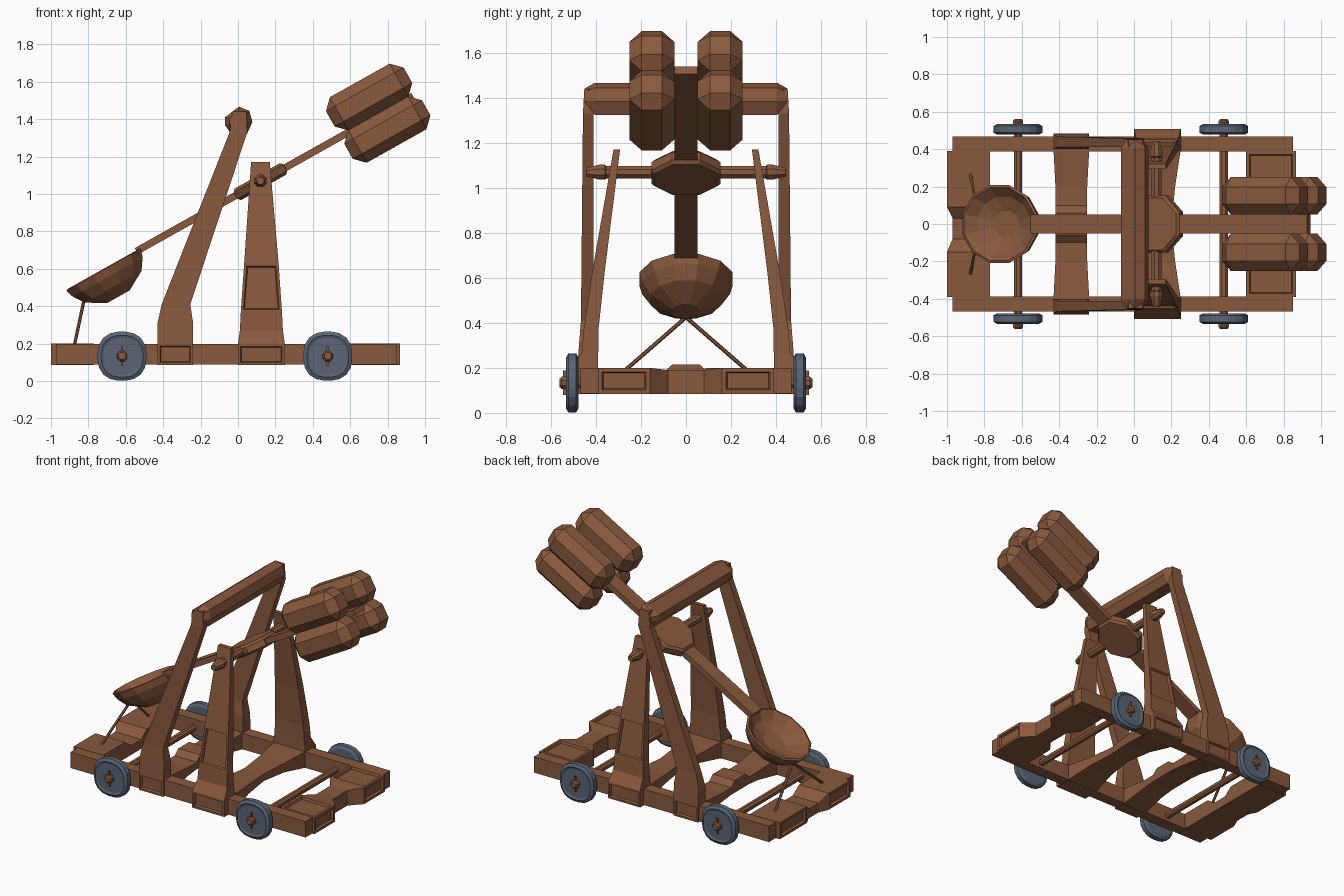
import bpy, bmesh, math
from mathutils import Matrix, Vector

if "Cube" in bpy.data.objects:
    bpy.data.objects.remove(bpy.data.objects["Cube"])


def material(name, rgb):
    m = bpy.data.materials.new(name)
    m.diffuse_color = (*rgb, 1)
    m.use_nodes = True
    m.node_tree.nodes["Principled BSDF"].inputs["Base Color"].default_value = m.diffuse_color
    return m


WOOD = material("brown wood", (0.25, 0.10, 0.047))
STEEL = material("blue grey wheel", (0.10, 0.13, 0.175))
I = Matrix.Identity(4)
ALONG_Y = Matrix.Rotation(-math.pi / 2, 4, 'X')          # local z -> world y
ARM = Matrix.Translation((0.12, 0, 1.066)) @ Matrix.Rotation(-math.radians(29.3), 4, 'Y')


def finish(name, bm, mat, m=I):
    bm.transform(m)
    bmesh.ops.recalc_face_normals(bm, faces=bm.faces)
    me = bpy.data.meshes.new(name)
    bm.to_mesh(me)
    bm.free()
    me.materials.append(mat)
    ob = bpy.data.objects.new(name, me)
    bpy.context.collection.objects.link(ob)
    return ob


def loft(name, rings, mat=WOOD, m=I, panel=None, margin=0.025, depth=0.015):
    """Skin a list of equal-length point rings; sink a panel into faces chosen by panel(normal, centre)."""
    bm = bmesh.new()
    vs = [[bm.verts.new(p) for p in r] for r in rings]
    n = len(vs[0])
    for a, b in zip(vs, vs[1:]):
        for i in range(n):
            j = (i + 1) % n
            bm.faces.new((a[i], a[j], b[j], b[i]))
    bm.faces.new(vs[0])
    bm.faces.new(vs[-1])
    bmesh.ops.recalc_face_normals(bm, faces=bm.faces)
    if panel:
        chosen = [f for f in bm.faces if panel(f.normal, f.calc_center_median())]
        for f in chosen:
            t = margin
            bmesh.ops.inset_individual(bm, faces=[f], thickness=t, depth=0)
            bmesh.ops.inset_individual(bm, faces=[f], thickness=0.008, depth=-depth)
    return finish(name, bm, mat, m)


def upright(name, secs, **kw):      # sections: x0, x1, y0, y1, z
    return loft(name, [[(a, c, z), (b, c, z), (b, d, z), (a, d, z)] for a, b, c, d, z in secs], **kw)


def crosswise(name, secs, **kw):    # sections: x0, x1, z0, z1, y
    return loft(name, [[(a, y, c), (b, y, c), (b, y, d), (a, y, d)] for a, b, c, d, y in secs], **kw)


def box(name, x0, x1, y0, y1, z0, z1, **kw):
    return upright(name, [(x0, x1, y0, y1, z0), (x0, x1, y0, y1, z1)], **kw)


def turned(name, profile, n, m, mat=WOOD, p=2.0, sy=1.0):
    """Rings (z, r) around local z; p > 2 squares the outline."""
    def pt(i, r):
        a = 2 * math.pi * (i + 0.5) / n
        c, s = math.cos(a), math.sin(a)
        f = r / (abs(c) ** p + abs(s) ** p) ** (1 / p)
        return c * f, s * f * sy
    return loft(name, [[(*pt(i, r), z) for i in range(n)] for z, r in profile], mat, m)


def rod(name, a, b, r, n=6):
    a, b = Vector(a), Vector(b)
    q = (b - a).to_track_quat('Z', 'Y').to_matrix().to_4x4()
    turned(name, [(0, r), ((b - a).length, r)], n, Matrix.Translation(a) @ q)


# base: end boards with recessed middles
crosswise("front_board",
          [(.60, .865, .085, .2, -.39), (.60, .865, .085, .2, -.16), (.66, .79, .085, .19, -.08),
           (.66, .79, .085, .19, .08), (.60, .865, .085, .2, .16), (.60, .865, .085, .2, .39)],
          panel=lambda n, c: abs(c.y) > .2 and abs(n.y) < .5 and (n.z > .9 or n.x > .9))
crosswise("back_board",
          [(-1, -.77, .085, .2, -.39), (-1, -.77, .085, .2, -.15), (-.97, -.77, .085, .15, -.08),
           (-.97, -.77, .085, .15, .03), (-1, -.77, .085, .2, .09), (-1, -.77, .085, .2, .39)],
          panel=lambda n, c: abs(c.y) > .2 and n.x < -.9)

# base: cross beams, thinner in the middle
crosswise("back_cross_beam",
          [(-.43, -.24, .085, .2, -.39), (-.42, -.25, .12, .18, -.2), (-.42, -.25, .13, .18, -.1),
           (-.42, -.25, .13, .215, -.06), (-.42, -.25, .13, .215, .06), (-.42, -.25, .13, .18, .1),
           (-.42, -.25, .12, .18, .2), (-.43, -.24, .085, .2, .39)])
crosswise("front_cross_beam",
          [(0, .25, .085, .2, -.4), (.03, .22, .12, .185, -.2), (.05, .20, .13, .18, 0),
           (.03, .22, .12, .185, .2), (0, .25, .085, .2, .4)])

for s, side in ((-1, "right"), (1, "left")):
    def out(n, s=s):
        return n.y * s > .9

    def mir(secs, s=s):
        return [(a, b, s * c, s * d, z) for a, b, c, d, z in secs]

    box(f"{side}_rail", -.97, .85, *sorted((s * .388, s * .468)), .087, .198)

    # slanted rear post with wide foot
    upright(f"{side}_rear_post",
            mir([(-.43, -.24, .40, .483, .085), (-.43, -.24, .40, .483, .2),
                 (-.43, -.24, .40, .475, .31), (-.408, -.255, .412, .467, .41),
                 (-.045, .05, .412, .458, 1.33), (-.03, .045, .412, .452, 1.44)]),
            panel=lambda n, c: out(n) and c.z < .2, margin=.018)

    # leaning pivot post with panels
    upright(f"{side}_pivot_post",
            mir([(0, .25, .39, .508, .085), (0, .25, .39, .508, .2), (.01, .24, .39, .463, .27),
                 (.015, .235, .389, .455, .37), (.033, .217, .361, .416, .63),
                 (.07, .17, .293, .322, 1.17)]),
            panel=lambda n, c: out(n) and (c.z < .2 or .4 < c.z < .6), margin=.02)

    # sling ropes
    rod(f"{side}_rope", (-.825, 0, .425), (-.875, s * .27, .19), .009)

    # wheels, with hub and linch pin
    for x, end in ((-.62, "rear"), (.48, "front")):
        at = Matrix.Translation((x, 0, .133)) @ ALONG_Y
        turned(f"{end}_{side}_wheel",
               [(s * .478, .112), (s * .488, .131), (s * .523, .131), (s * .534, .112),
                (s * .528, .10)], 20, at, STEEL, 2.5)
        turned(f"{end}_{side}_hub", [(s * .52, .03), (s * .55, .03), (s * .562, .02)], 8, at)
        box(f"{end}_{side}_pin", x - .006, x + .006,
            *sorted((s * .534, s * .546)), .08, .188)

# wheel axles
for x, end in ((-.62, "rear"), (.48, "front")):
    turned(f"{end}_axle", [(-.53, .024), (.53, .024)], 8,
           Matrix.Translation((x, 0, .133)) @ ALONG_Y)

# stop beam on top of the rear posts, ends chamfered
outline = [(-.07, 1.41), (.005, 1.467), (.06, 1.445), (.077, 1.385), (.05, 1.325), (-.04, 1.325), (-.07, 1.37)]
loft("stop_beam", [[(x * k, y, 1.395 + (z - 1.395) * k) for x, z in outline]
                   for y, k in ((-.45, .65), (-.405, 1), (.405, 1), (.45, .65))])

# pivot axle with tapered ends
turned("pivot_axle", [(-.445, .02), (-.385, .036), (-.36, .036), (-.355, .03), (.355, .03),
                      (.36, .036), (.385, .036), (.445, .02)], 8,
       Matrix.Translation((.12, 0, 1.07)) @ ALONG_Y)

# throwing arm, pivot plate and bowl, built along the arm's own axis
box("throwing_arm", -.76, .935, -.052, .052, -.019, .019, m=ARM)
turned("pivot_plate", [(-.035, .15), (-.02, .165), (.02, .165), (.035, .15)], 8, ARM)
turned("bowl", [(-.165, .07), (-.105, .18), (-.045, .222), (0, .236), (.004, .222), (-.045, .165),
                (-.075, .08)], 12, ARM @ Matrix.Translation((-.962, 0, 0)), sy=.91)

# counterweight: four chamfered blocks, two each side of the arm
for s in (-1, 1):
    for lo, hi, level in ((-.19, .012, "lower"), (.008, .212, "upper")):
        bm = bmesh.new()
        bmesh.ops.create_cube(bm, size=1)
        bm.transform(Matrix.Translation((.728, s * .152, (lo + hi) / 2))
                     @ Matrix.Diagonal((.476, .2, hi - lo, 1)))
        bmesh.ops.bevel(bm, geom=bm.edges[:], offset=.055, segments=1, affect='EDGES')
        finish(f"{level}_weight_{'left' if s > 0 else 'right'}", bm, WOOD, ARM)
